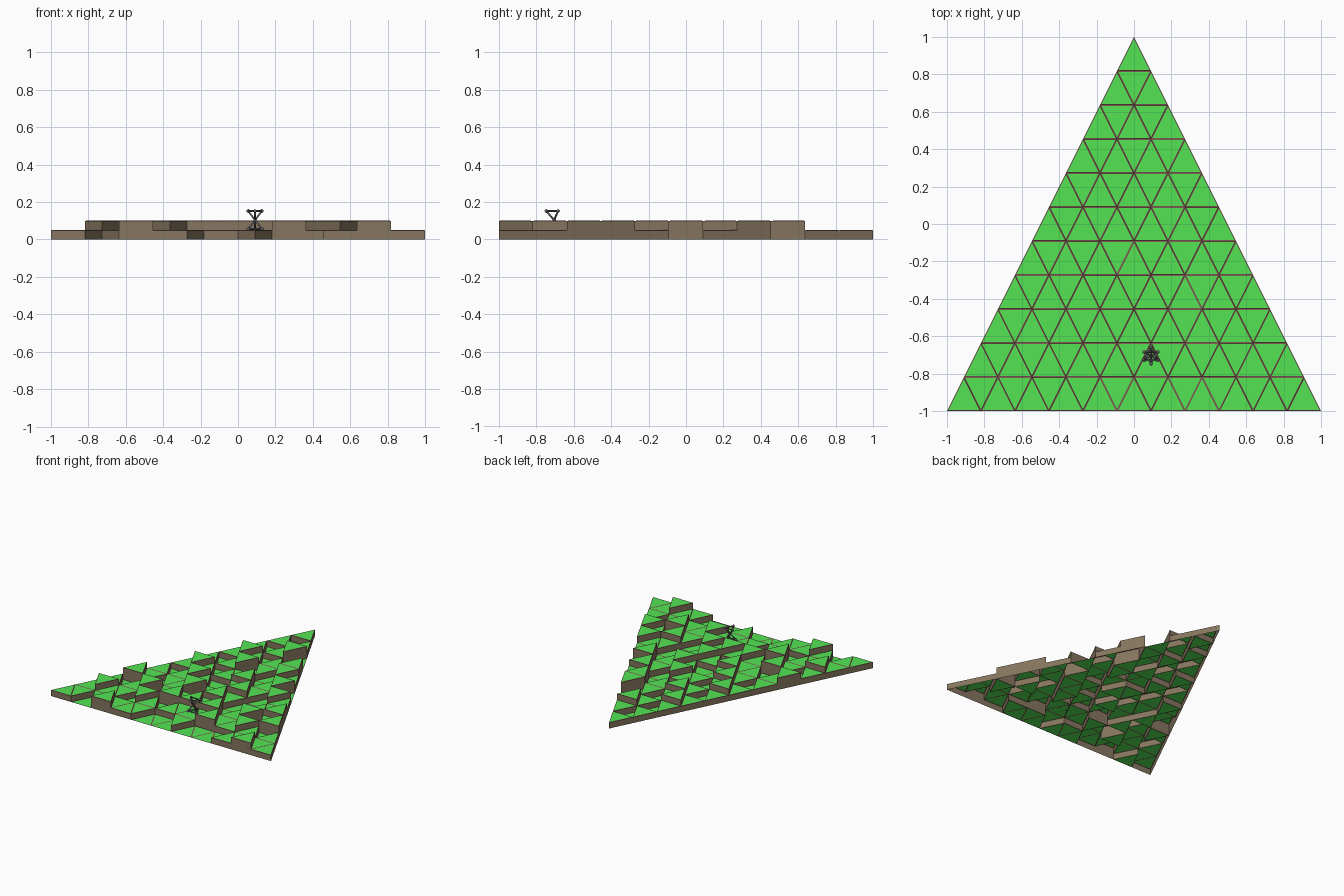
import bpy, bmesh, math
from mathutils import Vector

cube = bpy.data.objects.get("Cube")
if cube:
    bpy.data.objects.remove(cube, do_unlink=True)


def material(name, rgb):
    mat = bpy.data.materials.new(name)
    mat.use_nodes = True
    mat.diffuse_color = (*rgb, 1)
    bsdf = mat.node_tree.nodes["Principled BSDF"]
    bsdf.inputs["Base Color"].default_value = (*rgb, 1)
    bsdf.inputs["Roughness"].default_value = 0.9
    return mat


GRASS = material("grass_green", (0.088, 0.78, 0.088))
EARTH = material("earth_brown", (0.24, 0.18, 0.115))
RIM = material("rim_maroon", (0.2, 0.1, 0.08))
STEEL = material("steel_grey", (0.13, 0.13, 0.14))


def make_object(name, bm, mats):
    mesh = bpy.data.meshes.new(name)
    bm.to_mesh(mesh)
    bm.free()
    for mat in mats:
        mesh.materials.append(mat)
    obj = bpy.data.objects.new(name, mesh)
    bpy.context.collection.objects.link(obj)
    return obj


# Terrain steps, front row first: l = ground, m = one step, h = two steps
ROWS = [
    "mmlmhmmmlllmllllmmhmm",
    "mhmmlhmlmmmmhmmhmlm",
    "mlmhlmhmhmhlmhlmh",
    "hmlmmhlmhmllmmh",
    "mlmhmllmhmlhm",
    "mhmlmmhlmhl",
    "mlmhlmlhm",
    "mhmlmlh",
    "mlmhl",
    "mlm",
    "m",
]
CELL = 2 / len(ROWS)
STEP = 0.05
DROP = 0.0015  # fall of the narrow rim around each cap


def height(row, index):
    """Top of a cell; outside the board the ground is at zero."""
    if 0 <= row < len(ROWS) and 0 <= index < len(ROWS[row]):
        return "lmh".index(ROWS[row][index]) * STEP
    return 0


def rim_height(row, index):
    return max(height(row, index) - DROP, 0)


def corners(row, index):
    """Corner points of a cell, counter-clockwise; odd cells point forward."""
    x = -1 + (row + index) * CELL / 2
    y0, y1 = -1 + row * CELL, -1 + (row + 1) * CELL
    if index % 2:
        return [(x + CELL / 2, y0), (x + CELL, y1), (x, y1)]
    return [(x, y0), (x + CELL, y0), (x + CELL / 2, y1)]


def neighbours(row, index):
    """Cells across each edge, in the same order as the corners."""
    if index % 2:
        return [(row, index + 1), (row + 1, index - 1), (row, index - 1)]
    return [(row - 1, index + 1), (row, index + 1), (row, index - 1)]


def add_cell(bm, row, index):
    """Grass cap with a sloping rim, and earth walls down to lower neighbours."""
    points = corners(row, index)
    top, edge_z = height(row, index), rim_height(row, index)
    centre = sum((Vector(p) for p in points), Vector((0, 0))) / 3
    outer = [bm.verts.new((*p, edge_z)) for p in points]
    inner = [bm.verts.new((*Vector(p).lerp(centre, 0.085), top)) for p in points]
    bm.faces.new(inner).material_index = 0
    for a, beside in enumerate(neighbours(row, index)):
        b = (a + 1) % 3
        bm.faces.new((outer[a], outer[b], inner[b], inner[a])).material_index = 2
        low = rim_height(*beside)
        if low < edge_z:
            base = [bm.verts.new((*points[k], low)) for k in (a, b)]
            bm.faces.new((*base, outer[b], outer[a])).material_index = 1


for r, row in enumerate(ROWS):
    bm = bmesh.new()
    for i in range(len(row)):
        add_cell(bm, r, i)
    make_object(f"terrain_row_{r + 1}", bm, [GRASS, EARTH, RIM])


# Strut tower standing on a middle step behind the front row
def add_strut(bm, a, b, radius=0.005):
    axis = b - a
    made = bmesh.ops.create_cone(bm, cap_ends=True, segments=6, radius1=radius,
                                 radius2=radius, depth=axis.length)
    turn = axis.to_track_quat("Z", "Y").to_matrix()
    bmesh.ops.rotate(bm, verts=made["verts"], matrix=turn)
    bmesh.ops.translate(bm, verts=made["verts"], vec=(a + b) / 2)


def add_joint(bm, point):
    made = bmesh.ops.create_icosphere(bm, subdivisions=2, radius=0.0095)
    bmesh.ops.translate(bm, verts=made["verts"], vec=point)


def ring(centre, start):
    return [centre + 0.042 * Vector((math.cos(t), math.sin(t), 0))
            for t in (math.radians(start + 120 * k) for k in range(3))]


foot = Vector((CELL / 2, -0.705, STEP))
waist = foot + Vector((0, 0, 0.053))
bm = bmesh.new()
add_joint(bm, waist)
for lift, start in ((0.006, 90), (0.102, -90)):
    nodes = ring(foot + Vector((0, 0, lift)), start)
    for k, node in enumerate(nodes):
        add_joint(bm, node)
        add_strut(bm, node, waist)
        add_strut(bm, node, nodes[(k + 1) % 3])
tower = make_object("strut_tower", bm, [STEEL])
tower.data.shade_smooth()
